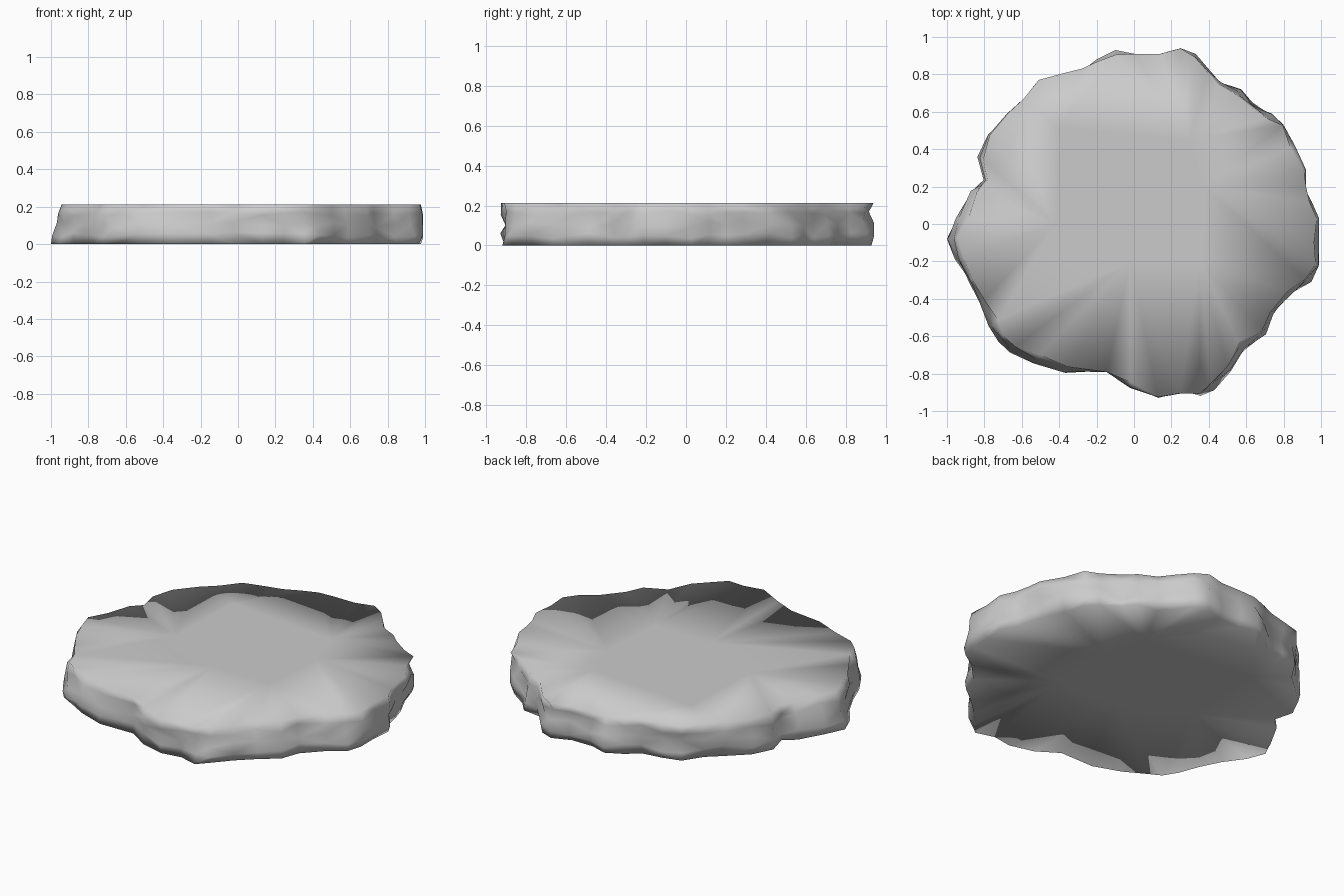
import bpy, bmesh, math, random

if "Cube" in bpy.data.objects:
    bpy.data.objects.remove(bpy.data.objects["Cube"])

random.seed(4)

# Plan outline of the rock slab, counter-clockwise from the right
OUTLINE = [
    (.99, .03), (.95, .12), (.92, .2), (.92, .29), (.86, .42), (.8, .53), (.74, .59),
    (.64, .66), (.58, .73), (.47, .77), (.4, .83), (.33, .91), (.25, .94), (.14, .91),
    (0, .91), (-.1, .93), (-.2, .88), (-.28, .83), (-.4, .8), (-.51, .77), (-.59, .67),
    (-.68, .59), (-.78, .48), (-.84, .36), (-.82, .24), (-.89, .18), (-.96, .03),
    (-1, -.08), (-.97, -.19), (-.9, -.31), (-.83, -.42), (-.78, -.55), (-.73, -.63),
    (-.67, -.69), (-.54, -.75), (-.37, -.8), (-.15, -.81), (-.02, -.88), (.13, -.93),
    (.25, -.91), (.36, -.93), (.43, -.89), (.52, -.79), (.61, -.69), (.73, -.61),
    (.77, -.5), (.86, -.37), (.95, -.31), (.99, -.22), (.99, -.1)]
HEIGHT = 0.213
LEVELS = [0, .05, .105, .16, HEIGHT]

# Directions (degrees, spread, inset) where the top edge is chipped back
CHIPS = [(-42, 20, .06), (52, 12, .05), (178, 22, .06), (232, 28, .05)]


def chip(angle):
    total = 0
    for centre, spread, depth in CHIPS:
        d = (angle - centre + 180) % 360 - 180
        total += depth * math.exp(-(d / spread) ** 2)
    return total


bm = bmesh.new()

# Rough side wall: stacked rings, each chipped inward a little
rings = []
for z in LEVELS:
    t = z / HEIGHT
    ring = []
    for x, y in OUTLINE:
        r, a = math.hypot(x, y), math.atan2(y, x)
        inset = chip(math.degrees(a)) * t ** 1.5 + random.choice((0, 0, .012, .025))
        if t == 0:
            inset += .012 if x > -.9 else 0
            if x <= -.99:
                inset = 0
        s = 1 - inset / r
        dz = random.uniform(-.015, .015) if 0 < t < 1 else 0
        ring.append(bm.verts.new((x * s, y * s, z + dz)))
    rings.append(ring)

n = len(OUTLINE)
for low, high in zip(rings, rings[1:]):
    for i in range(n):
        j = (i + 1) % n
        bm.faces.new((low[i], low[j], high[j], high[i]))


# Flat caps: a small central polygon joined to the rim by long facets
def cap(ring, z):
    core = [(.35, -.2), (.38, .2), (.3, .45), (-.4, .52), (-.42, 0), (-.02, -.2)]
    inner = [bm.verts.new((x, y, z)) for x, y in core]
    face = bm.faces.new(inner if z > 0 else inner[::-1])
    edges = list(face.edges)
    edges += [bm.edges.get((ring[i], ring[(i + 1) % n])) for i in range(n)]
    bmesh.ops.bridge_loops(bm, edges=edges)


cap(rings[-1], HEIGHT)
cap(rings[0], 0)
bmesh.ops.triangulate(bm, faces=bm.faces[:])
bmesh.ops.recalc_face_normals(bm, faces=bm.faces[:])

mesh = bpy.data.meshes.new("rock_slab")
bm.to_mesh(mesh)
bm.free()
slab = bpy.data.objects.new("rock_slab", mesh)
bpy.context.collection.objects.link(slab)

# The stone is smooth shaded all over
for p in mesh.polygons:
    p.use_smooth = True
